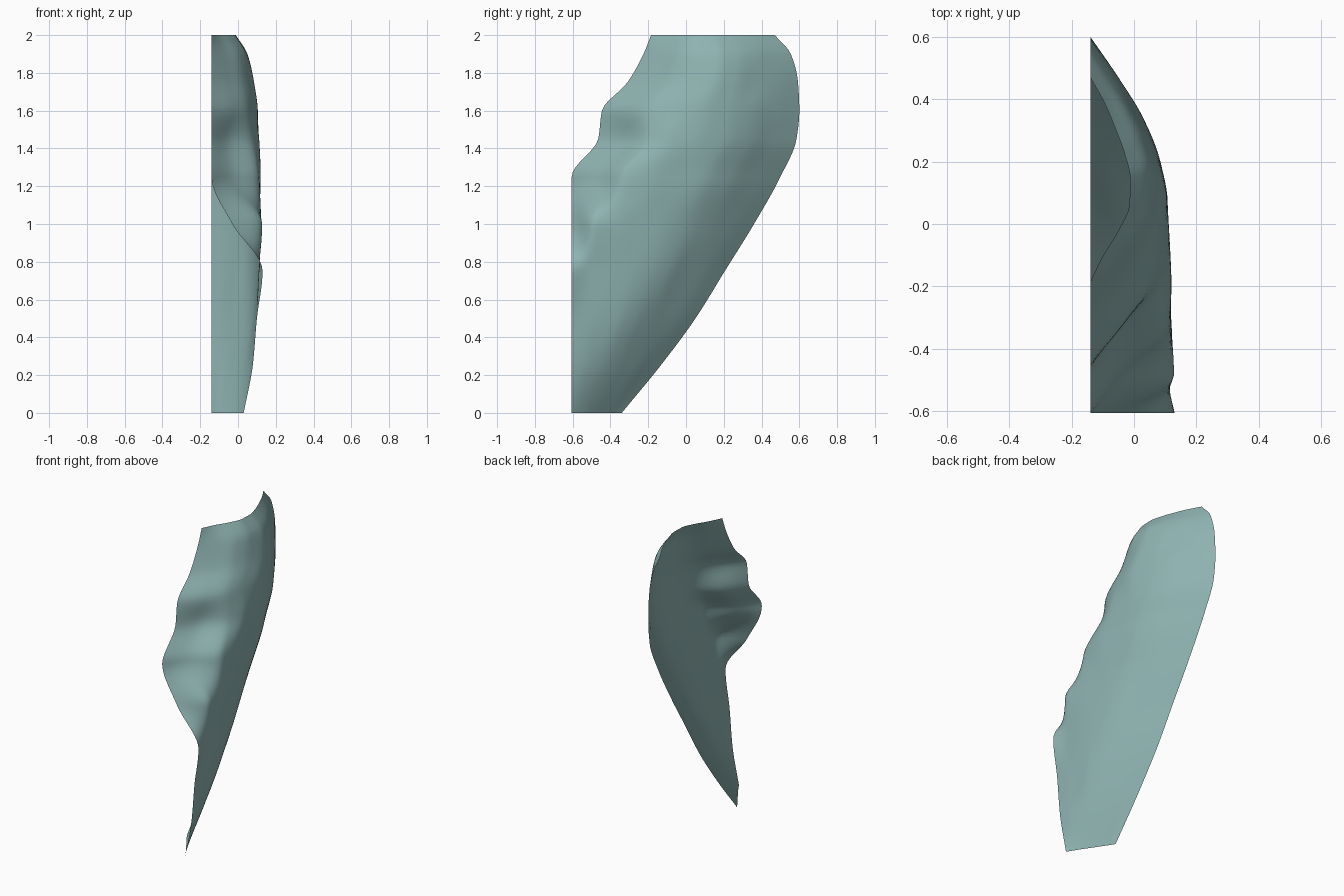
import bpy, bmesh

if "Cube" in bpy.data.objects:
    bpy.data.objects.remove(bpy.data.objects["Cube"])

# Cross-sections at rising height: z, front y, back y, then nine x depths front to back
SECTIONS = [
    (0.00, -.605, -.34, .03, .01, -.01, -.032, -.054, -.076, -.098, -.12, -.14),
    (0.25, -.605, -.135, .078, .07, .055, .035, .008, -.025, -.06, -.10, -.14),
    (0.50, -.605, .05, .10, .097, .09, .08, .055, .015, -.033, -.083, -.14),
    (0.75, -.605, .205, .13, .11, .108, .10, .082, .048, -.01, -.07, -.14),
    (1.00, -.605, .36, -.03, .128, .122, .11, .095, .065, .012, -.058, -.14),
    (1.25, -.605, .50, -.14, -.03, .11, .12, .107, .088, .035, -.05, -.14),
    (1.45, -.465, .585, -.14, -.05, .075, .112, .108, .085, .03, -.055, -.14),
    (1.60, -.445, .60, -.14, -.03, .055, .09, .105, .082, .03, -.05, -.14),
    (1.75, -.31, .593, -.14, -.05, .03, .07, .085, .058, .0, -.065, -.14),
    (1.90, -.225, .555, -.14, -.065, .01, .045, .05, .025, -.02, -.08, -.14),
    (2.00, -.185, .47, -.14, -.10, -.05, -.015, -.012, -.03, -.06, -.095, -.14),
]
ROWS, COLS = 80, 48


def smooth(xs, ys, x):
    """Cubic through points, flat at turning points so it never overshoots."""
    n = len(xs)
    d = [(ys[i + 1] - ys[i]) / (xs[i + 1] - xs[i]) for i in range(n - 1)]

    def slope(i):
        if i == 0:
            return d[0]
        if i == n - 1:
            return d[-1]
        a, b = d[i - 1], d[i]
        return 0 if a * b <= 0 else 2 * a * b / (a + b)

    i = max(0, min(n - 2, sum(v <= x for v in xs) - 1))
    h = xs[i + 1] - xs[i]
    t = (x - xs[i]) / h
    return (ys[i] * (2 * t**3 - 3 * t**2 + 1) + slope(i) * h * (t**3 - 2 * t**2 + t)
            + ys[i + 1] * (3 * t**2 - 2 * t**3) + slope(i + 1) * h * (t**3 - t**2))


# Curved shell lofted through the sections
bm = bmesh.new()
zs = [s[0] for s in SECTIONS]
columns = list(zip(*SECTIONS))[1:]
stops = [i / 8 for i in range(9)]
grid = []
for r in range(ROWS + 1):
    z = 2 * r / ROWS
    front, back, *depth = [smooth(zs, c, z) for c in columns]
    grid.append([bm.verts.new((smooth(stops, depth, c / COLS),
                               front + (back - front) * c / COLS, z))
                 for c in range(COLS + 1)])
for r in range(ROWS):
    for c in range(COLS):
        bm.faces.new((grid[r][c], grid[r][c + 1], grid[r + 1][c + 1], grid[r + 1][c]))

mesh = bpy.data.meshes.new("curved_shell")
bm.to_mesh(mesh)
bm.free()
mesh.shade_smooth()
shell = bpy.data.objects.new("curved_shell", mesh)
bpy.context.collection.objects.link(shell)

# Single grey-teal colour
teal = bpy.data.materials.new("grey_teal")
teal.diffuse_color = (0.27, 0.45, 0.44, 1)
teal.use_nodes = True
teal.node_tree.nodes["Principled BSDF"].inputs["Base Color"].default_value = teal.diffuse_color
mesh.materials.append(teal)
